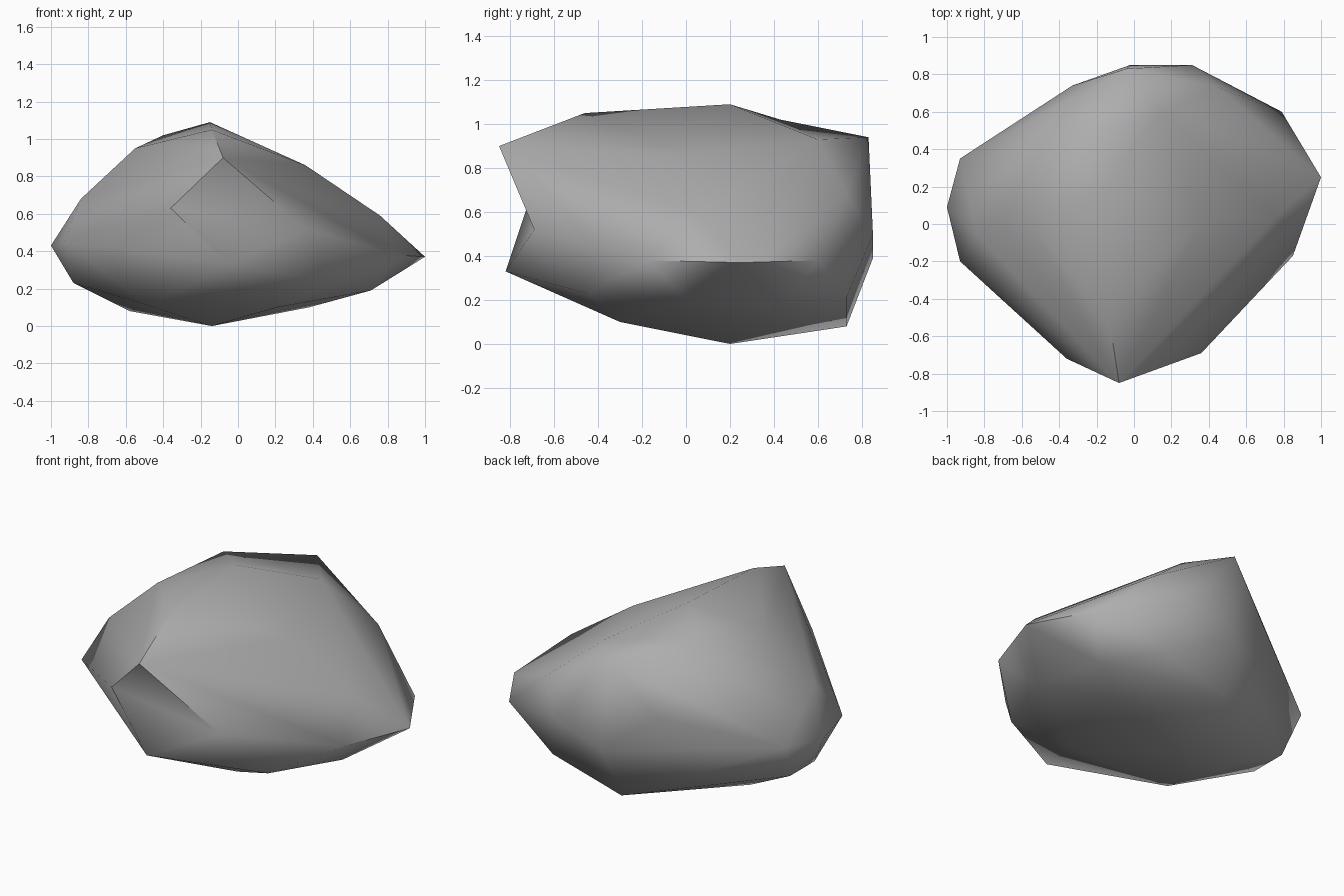
import bpy
import bmesh
from math import radians
from mathutils import Vector

# Remove the default cube only
default_cube = bpy.data.objects.get("Cube")
if default_cube:
    bpy.data.objects.remove(default_cube, do_unlink=True)


def make_material(name, colour):
    material = bpy.data.materials.new(name)
    material.use_nodes = True
    material.diffuse_color = colour
    shader = material.node_tree.nodes["Principled BSDF"]
    shader.inputs["Base Color"].default_value = colour
    shader.inputs["Roughness"].default_value = 0.9
    return material


# Four corners of the hollow in the front face
brow = (-.08, -.85, .9)
chin = (-.05, -.82, .33)
cheeks = [(-.36, -.72, .63), (.36, -.69, .52)]

# Peak and the back corner, with a shallow dip between them
peak = (-.15, .2, 1.09)
back_corner = (-.04, .83, .94)

# Ridge and upper shoulders
crown = [(-.14, -.46, 1.05), (-.4, .43, 1.02), (-.55, 0, .95),
         (.15, .6, .93), (.36, 0, .86)]
shoulders = [(-.84, -.06, .68), (.76, .04, .59), (.45, .73, .68), (-.33, .74, .63)]

# Widest outline
girth = [(-1, .09, .43), (-.93, -.2, .45), (-.93, .35, .46), (-.02, .85, .39),
         (.31, .85, .5), (.79, .6, .38), (1, .25, .37), (.85, -.17, .38)]

# Underside
belly = [(-.88, 0, .23), (-.88, .24, .23), (-.5, .52, .27),
         (.52, -.45, .23), (.71, .01, .19), (.62, .44, .18), (.4, .73, .21)]
base = [(-.14, .2, 0), (-.58, .2, .08), (-.07, .73, .08), (.38, .3, .1),
        (.21, -.3, .1), (-.48, -.28, .11)]


def fold_inwards(bm, start, end):
    """Turn the edge between two corners across its facets to make a hollow."""
    def is_end(vert):
        return any((vert.co - Vector(p)).length < .001 for p in (start, end))

    ridge = [e for e in bm.edges if all(is_end(v) for v in e.verts)]
    if ridge:
        bmesh.ops.rotate_edges(bm, edges=ridge, use_ccw=False)


def build_boulder(points, hollows, material):
    """Wrap the corner points in facets, then fold in the hollows."""
    bm = bmesh.new()
    for point in points:
        bm.verts.new(point)
    bmesh.ops.convex_hull(bm, input=bm.verts[:])
    loose = [v for v in bm.verts if not v.link_faces]
    bmesh.ops.delete(bm, geom=loose, context="VERTS")
    for start, end in hollows:
        fold_inwards(bm, start, end)
    bmesh.ops.recalc_face_normals(bm, faces=bm.faces[:])

    # Smooth stone with creases only at the steepest corners
    for face in bm.faces:
        face.smooth = True
    for edge in bm.edges:
        edge.smooth = edge.calc_face_angle(0) < radians(60)

    mesh = bpy.data.meshes.new("boulder")
    bm.to_mesh(mesh)
    bm.free()
    mesh.materials.append(material)
    boulder = bpy.data.objects.new("boulder", mesh)
    bpy.context.collection.objects.link(boulder)
    return boulder


stone_grey = make_material("stone grey", (.42, .42, .42, 1))
build_boulder([brow, chin, peak, back_corner] + cheeks + crown + shoulders
              + girth + belly + base,
              [(brow, chin), (peak, back_corner)], stone_grey)
